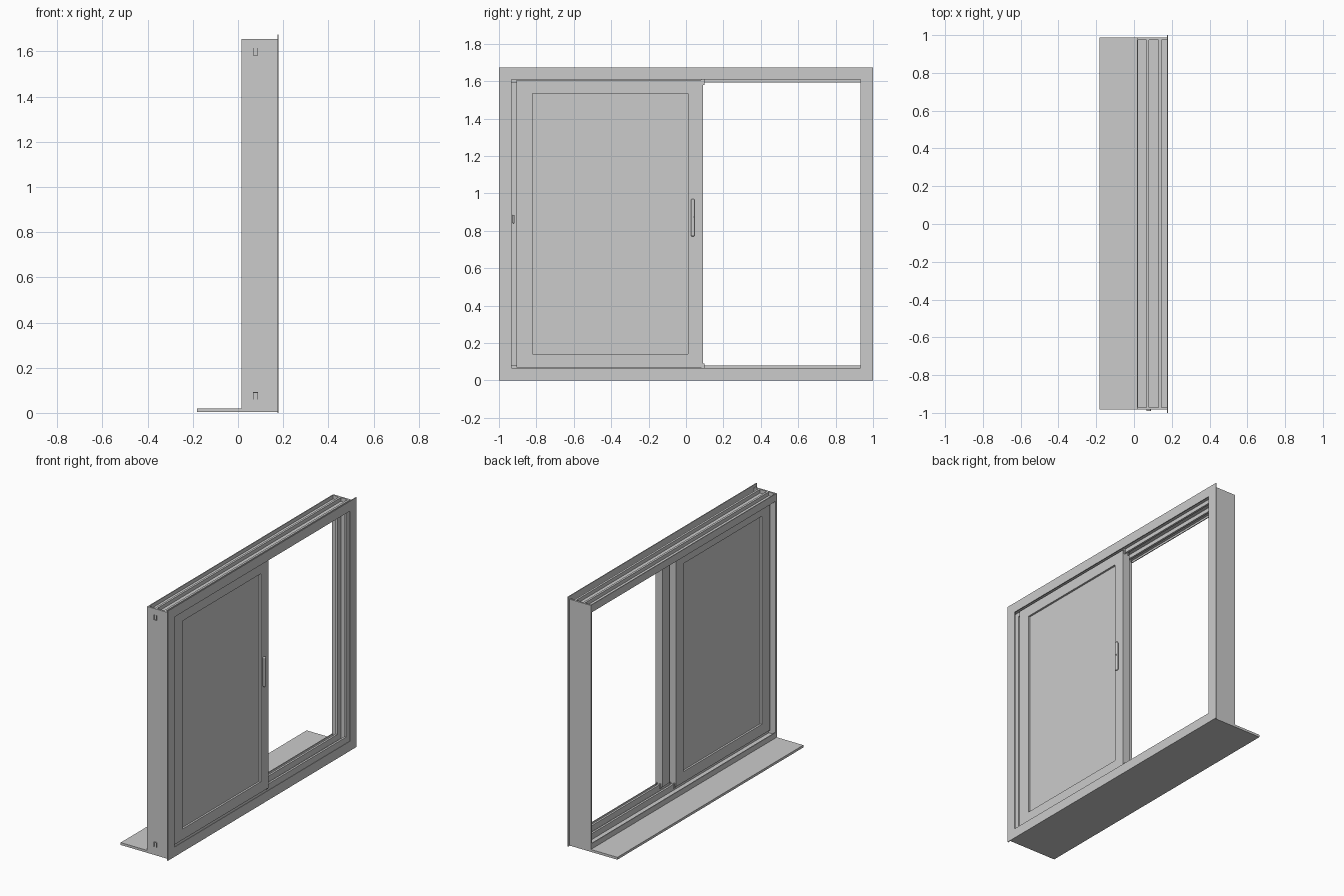
import bpy, bmesh, math

if "Cube" in bpy.data.objects:
    bpy.data.objects.remove(bpy.data.objects["Cube"])


def mesh_object(name, bm):
    bmesh.ops.recalc_face_normals(bm, faces=bm.faces)
    me = bpy.data.meshes.new(name)
    bm.to_mesh(me)
    bm.free()
    ob = bpy.data.objects.new(name, me)
    bpy.context.collection.objects.link(ob)
    return ob


def box(name, x, y, z, bevel=0):
    bm = bmesh.new()
    bmesh.ops.create_cube(bm, size=1)
    for v in bm.verts:
        v.co = [a + (b - a) * (c + 0.5) for (a, b), c in zip((x, y, z), v.co)]
    ob = mesh_object(name, bm)
    if bevel:
        m = ob.modifiers.new("rounding", 'BEVEL')
        m.width, m.segments = bevel, 3
    return ob


def ring(name, x, outer, inner):
    """Rectangular frame in the yz plane; rectangles are y0, y1, z0, z1."""
    bm = bmesh.new()

    def loop(xx, r):
        return [bm.verts.new((xx, a, b)) for a, b in
                ((r[0], r[2]), (r[1], r[2]), (r[1], r[3]), (r[0], r[3]))]
    loops = [loop(x[0], outer), loop(x[1], outer), loop(x[1], inner), loop(x[0], inner)]
    for k in range(4):
        a, b = loops[k], loops[(k + 1) % 4]
        for i in range(4):
            j = (i + 1) % 4
            bm.faces.new((a[i], a[j], b[j], b[i]))
    return mesh_object(name, bm)


Y0, Y1 = -0.983, 0.987
RAILS = ((0.066, 0.080), (0.131, 0.145))

# Front flange, slightly larger than the frame body
ring("front_flange", (0.174, 0.18), (-1, 1, 0, 1.674), (-0.932, 0.932, 0.065, 1.608))

# Sill plate, running under the frame and out to the back
box("sill_plate", (-0.182, 0.176), (Y0, Y1), (0.003, 0.019))

# Bottom member: raised deck, back lip and two rails
box("bottom_deck", (0.015, 0.176), (Y0, Y1), (0.019, 0.04))
box("bottom_back_lip", (0.015, 0.021), (Y0, Y1), (0.019, 0.055))

# Head member: web, back lip and fins open to the top
box("head_web", (0.015, 0.176), (Y0, Y1), (1.618, 1.630))
box("head_back_lip", (0.015, 0.021), (Y0, Y1), (1.605, 1.655))
for i, r in enumerate(RAILS):
    box(f"bottom_rail_{i}", r, (Y0, Y1), (0.04, 0.08))
    box(f"head_rail_{i}", r, (Y0, Y1), (1.592, 1.655))

# Side jambs: outer wall with guide fins facing inwards
for side, wall, tip in (("left", Y0, -0.938), ("right", Y1, 0.938)):
    s = 1 if wall < 0 else -1
    box(f"{side}_jamb_wall", (0.015, 0.176), sorted((wall, wall + s * 0.012)), (0.003, 1.655))
    for i, r in enumerate(RAILS):
        box(f"{side}_jamb_fin_{i}", r, sorted((wall + s * 0.01, tip)), (0.04, 1.62))


# Sliding sashes, both parked in the left half
def sash(name, x0, y0, y1):
    x1, xc = x0 + 0.05, x0 + 0.025
    outer = (y0, y1, 0.068, 1.606)
    inner = (y0 + 0.085, y1 - 0.08, 0.14, 1.535)
    ring(name + "_sash", (x0, x1), outer, inner)
    box(name + "_pane", (xc - 0.012, xc + 0.012), (inner[0] - 0.01, inner[1] + 0.01),
        (inner[2] - 0.01, inner[3] + 0.01))
    # Guide shoes straddling the rails at the end of the sash
    for k, z in enumerate(((0.058, 0.09), (1.58, 1.616))):
        for j, x in enumerate((x0 + 0.008, x1 - 0.014)):
            box(f"{name}_shoe_{k}_{j}", (x, x + 0.006), (y1 - 0.01, y1 + 0.008), z)


sash("front", 0.113, -0.905, 0.09)
sash("back", 0.047, -0.955, 0.038)

# Pull handle on the front sash and latch on the back sash
box("pull_handle", (0.162, 0.178), (0.026, 0.046), (0.77, 0.97), 0.006)
box("handle_button", (0.176, 0.179), (0.032, 0.042), (0.868, 0.878))
box("back_latch", (0.096, 0.106), (-0.927, -0.917), (0.84, 0.885), 0.002)

# U-shaped end clips on the outside of the left jamb
for n, (za, zb, cap) in {"lower": (0.06, 0.092, 0.089), "upper": (1.582, 1.614, 1.582)}.items():
    y = (Y0 - 0.008, Y0 + 0.002)
    box(n + "_clip_cap", (0.068, 0.088), y, (cap, cap + 0.003))
    for i, x in enumerate((0.066, 0.086)):
        box(f"{n}_clip_leg_{i}", (x, x + 0.003), y, (za, zb))
